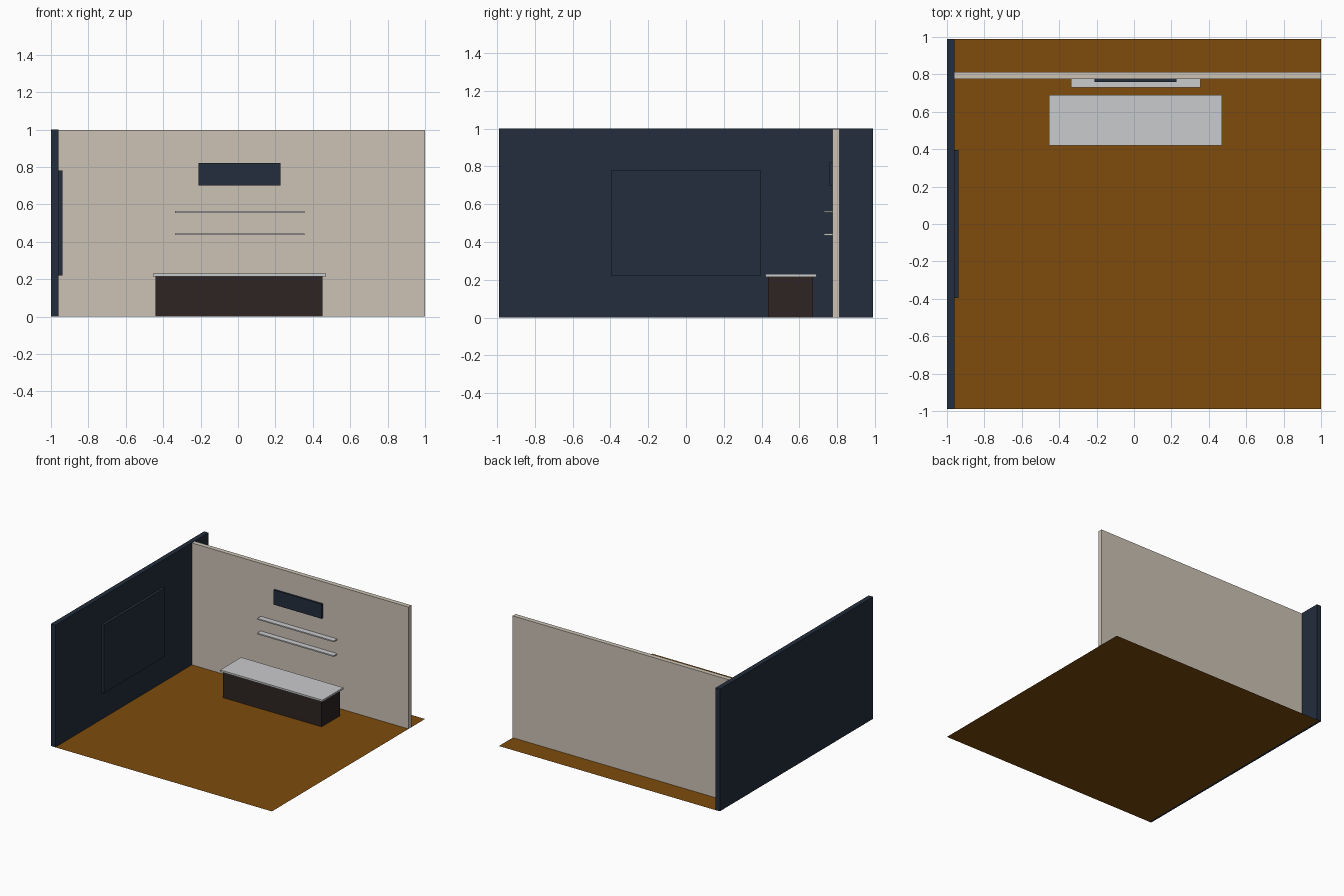
import bpy, bmesh

if "Cube" in bpy.data.objects:
    bpy.data.objects.remove(bpy.data.objects["Cube"])


def linear(c):
    c /= 255
    return c / 12.92 if c <= 0.04045 else ((c + 0.055) / 1.055) ** 2.4


def material(name, *rgb):
    m = bpy.data.materials.new(name)
    m.diffuse_color = (*[linear(c) for c in rgb], 1)
    m.use_nodes = True
    m.node_tree.nodes["Principled BSDF"].inputs["Base Color"].default_value = m.diffuse_color
    return m


navy = material("navy", 34, 45, 60)
beige = material("beige", 204, 194, 181)
wood = material("warm wood", 126, 75, 12)
brown = material("dark brown", 46, 36, 35)
white = material("pale grey", 202, 203, 205)


def finish(name, bm, mat):
    me = bpy.data.meshes.new(name)
    bm.to_mesh(me)
    bm.free()
    me.materials.append(mat)
    ob = bpy.data.objects.new(name, me)
    bpy.context.collection.objects.link(ob)


def box(name, mat, x, y, z):
    """Box spanning the given (min, max) ranges."""
    bm = bmesh.new()
    bmesh.ops.create_cube(bm, size=1)
    for v in bm.verts:
        v.co = [r[0] if c < 0 else r[1] for c, r in zip(v.co, (x, y, z))]
    finish(name, bm, mat)


# Floor: a single flat sheet reaching the middle of the side wall
bm = bmesh.new()
bm.faces.new([bm.verts.new(p) for p in
              ((-0.98, -0.99, 0), (1, -0.99, 0), (1, 0.99, 0), (-0.98, 0.99, 0))])
finish("floor", bm, wood)

# Walls
box("side_wall", navy, (-1, -0.96), (-0.99, 0.99), (0.001, 1))
box("back_wall", beige, (-0.98, 1), (0.775, 0.813), (0.001, 0.998))

# Panels hung on the walls
box("side_panel", navy, (-0.96, -0.938), (-0.395, 0.395), (0.22, 0.78))
box("sign_panel", navy, (-0.21, 0.226), (0.76, 0.775), (0.70, 0.82))

# Shelves
for i, z in enumerate((0.435, 0.555)):
    box(f"shelf_{i + 1}", white, (-0.337, 0.355), (0.73, 0.775), (z, z + 0.01))

# Counter
box("counter_base", brown, (-0.44, 0.453), (0.435, 0.672), (0.001, 0.215))
box("counter_top", white, (-0.455, 0.47), (0.42, 0.69), (0.215, 0.23))
